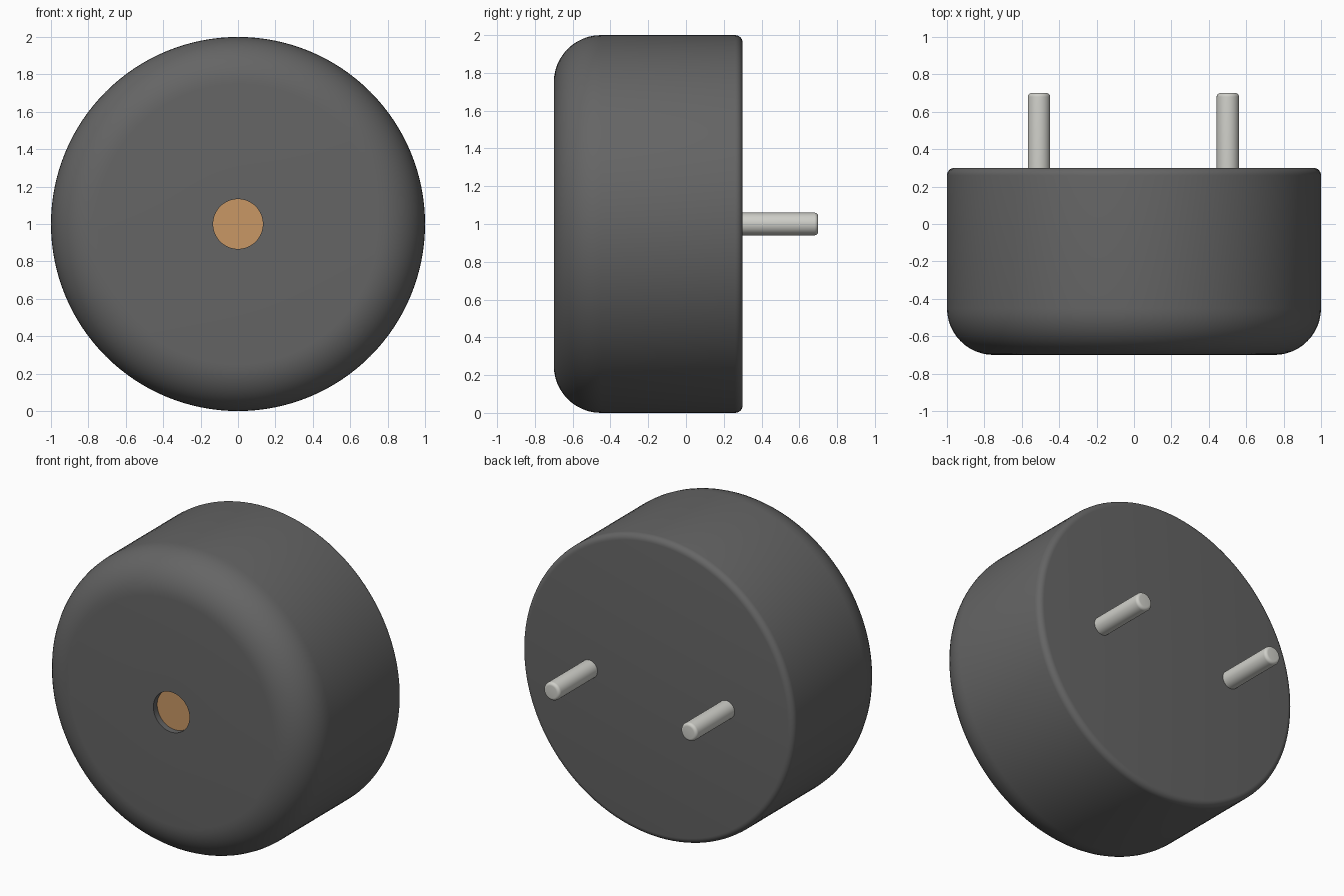
import bpy, bmesh, math
from mathutils import Matrix, Vector

if "Cube" in bpy.data.objects:
    bpy.data.objects.remove(bpy.data.objects["Cube"])


def material(name, rgb):
    m = bpy.data.materials.new(name)
    m.diffuse_color = (*rgb, 1)
    m.use_nodes = True
    m.node_tree.nodes["Principled BSDF"].inputs["Base Color"].default_value = m.diffuse_color
    return m


def fillet(cr, cy, radius, a0, a1, n):
    """Arc of (radius, y) points, angles in degrees from the outward direction."""
    angles = [math.radians(a0 + (a1 - a0) * i / n) for i in range(n + 1)]
    return [(cr + radius * math.cos(a), cy + radius * math.sin(a)) for a in angles]


def lathe(name, profile, x, sides, mat):
    """Revolve (radius, y) points around a y-axis through (x, 0, 1)."""
    bm = bmesh.new()
    verts = [bm.verts.new((r, y, 0)) for r, y in profile]
    edges = [bm.edges.new(pair) for pair in zip(verts, verts[1:])]
    bmesh.ops.spin(bm, geom=verts + edges, cent=(0, 0, 0), axis=(0, 1, 0),
                   angle=math.tau, steps=sides, use_duplicate=False)
    bmesh.ops.remove_doubles(bm, verts=bm.verts, dist=1e-5)
    bmesh.ops.recalc_face_normals(bm, faces=bm.faces)
    bmesh.ops.transform(bm, matrix=Matrix.Translation(Vector((x, 0, 1))), verts=bm.verts)
    mesh = bpy.data.meshes.new(name)
    bm.to_mesh(mesh)
    bm.free()
    obj = bpy.data.objects.new(name, mesh)
    bpy.context.collection.objects.link(obj)
    mesh.materials.append(mat)
    bpy.ops.object.select_all(action='DESELECT')
    obj.select_set(True)
    bpy.context.view_layer.objects.active = obj
    bpy.ops.object.shade_smooth_by_angle(angle=math.radians(30))
    return obj


black = material("dark_plastic", (0.13, 0.13, 0.13))
brass = material("brass", (0.58, 0.31, 0.13))
metal = material("pin_metal", (0.62, 0.62, 0.58))

# Round housing with a shallow sound hole in the front
hole = 0.133
housing = [(0, -0.62), (hole, -0.62), (hole, -0.7)]
housing += fillet(0.75, -0.45, 0.25, -90, 0, 12)
housing += fillet(0.96, 0.26, 0.04, 0, 90, 6)
housing += [(0, 0.3)]
lathe("housing", housing, 0, 128, black)

# Brass diaphragm seated inside the hole
lathe("diaphragm", [(0, -0.66), (hole, -0.66), (hole, -0.62), (0, -0.62)], 0, 128, brass)

# Two contact pins with rounded tips
pin = [(0, 0.28), (0.06, 0.28)] + fillet(0.04, 0.68, 0.02, 0, 90, 6) + [(0, 0.7)]
for name, x in (("left_pin", -0.508), ("right_pin", 0.502)):
    lathe(name, pin, x, 48, metal)
